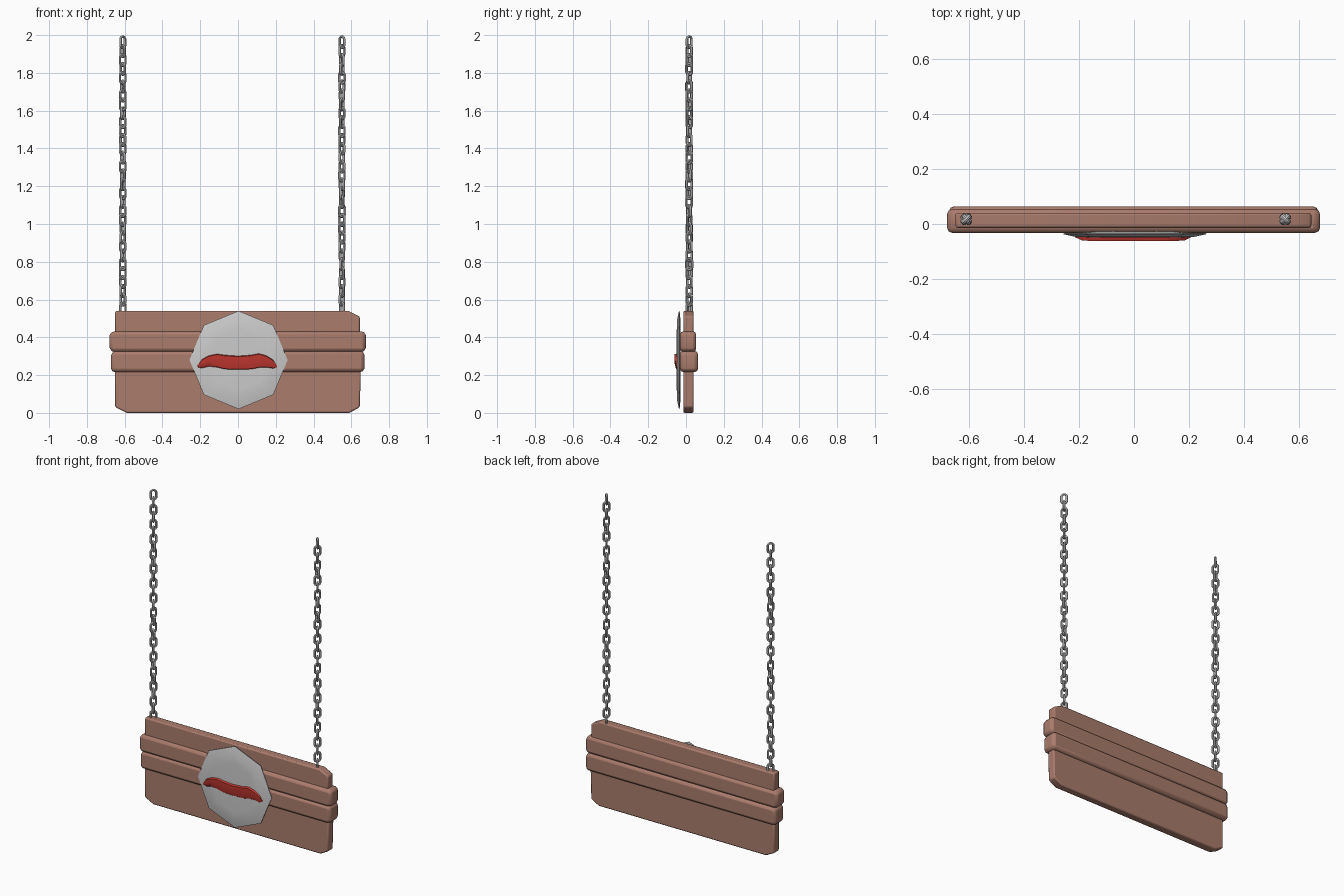
import bpy, bmesh, math, random

if "Cube" in bpy.data.objects:
    bpy.data.objects.remove(bpy.data.objects["Cube"])

random.seed(4)


def material(name, rgb):
    m = bpy.data.materials.new(name)
    m.diffuse_color = (*rgb, 1)
    m.use_nodes = True
    m.node_tree.nodes["Principled BSDF"].inputs["Base Color"].default_value = m.diffuse_color
    return m


wood = material("wood", (0.40, 0.20, 0.15))
red = material("red", (0.55, 0.04, 0.03))


def finish(bm, name, mat=None, bevel=0, angle=40):
    bmesh.ops.recalc_face_normals(bm, faces=bm.faces[:])
    mesh = bpy.data.meshes.new(name)
    bm.to_mesh(mesh)
    bm.free()
    ob = bpy.data.objects.new(name, mesh)
    bpy.context.collection.objects.link(ob)
    if mat:
        mesh.materials.append(mat)
    if bevel:
        mod = ob.modifiers.new("bevel", "BEVEL")
        mod.width, mod.segments = bevel, 2
        mod.limit_method = 'ANGLE'
        mod.angle_limit = math.radians(50)
    bpy.ops.object.select_all(action='DESELECT')
    ob.select_set(True)
    bpy.context.view_layer.objects.active = ob
    bpy.ops.object.shade_smooth_by_angle(angle=math.radians(angle))
    return ob


def loft(bm, rings, cap_first=True, cap_last=True):
    vs = [[bm.verts.new(p) for p in r] for r in rings]
    n = len(vs[0])
    for a, b in zip(vs, vs[1:]):
        for i in range(n):
            bm.faces.new((a[i], a[(i + 1) % n], b[(i + 1) % n], b[i]))
    if cap_first:
        bm.faces.new(vs[0])
    if cap_last:
        bm.faces.new(vs[-1])
    return vs


# Boards: xz outline extruded through the thickness
def board(name, outline, y0, y1, bevel):
    bm = bmesh.new()
    loft(bm, [[(x, y, z) for x, z in outline] for y in (y0, y1)])
    finish(bm, name, wood, bevel)


board("board_top", [(-0.65, 0.42), (0.645, 0.42), (0.645, 0.51), (0.585, 0.54), (-0.65, 0.54)],
      -0.014, 0.04, 0.008)
board("board_upper_middle", [(-0.67, 0.322), (0.67, 0.322), (0.677, 0.345), (0.677, 0.41), (0.67, 0.432),
                             (-0.67, 0.432), (-0.68, 0.41), (-0.68, 0.345)], -0.032, 0.054, 0.018)
board("board_lower_middle", [(-0.67, 0.216), (0.665, 0.216), (0.67, 0.24), (0.67, 0.30), (0.665, 0.328),
                             (-0.665, 0.328), (-0.673, 0.30), (-0.673, 0.24)], -0.032, 0.064, 0.018)
board("board_bottom", [(-0.59, 0.0), (0.59, 0.0), (0.645, 0.03), (0.65, 0.225), (-0.65, 0.225), (-0.65, 0.03)],
      -0.014, 0.04, 0.008)


# Octagonal plate, slightly domed
bm = bmesh.new()
rings = []
for r, y in ((0.20, -0.028), (0.26, -0.034), (0.26, -0.037), (0.215, -0.047), (0.16, -0.049)):
    rings.append([(0.003 + r * math.sin(k * math.pi / 4), y, 0.28 + r * math.cos(k * math.pi / 4))
                  for k in range(8)])
loft(bm, rings)
finish(bm, "plate", angle=60)


# Red emblem: wavy sausage shape, leaning forward at its upper edge
stations = [(-0.215, 0.250, 0.243), (-0.19, 0.285, 0.235), (-0.155, 0.305, 0.243), (-0.11, 0.314, 0.238),
            (-0.07, 0.308, 0.228), (0.0, 0.303, 0.226), (0.07, 0.308, 0.228), (0.11, 0.316, 0.236),
            (0.15, 0.305, 0.238), (0.185, 0.283, 0.233), (0.207, 0.250, 0.241)]
bm = bmesh.new()
rings = []
for x, top, low in stations:
    mid = (top + low) / 2
    f = min(1, (top - low) / 0.06)
    rings.append([(x, -0.044, top), (x, -0.046 - 0.016 * f, top - 0.006 * f), (x, -0.046 - 0.015 * f, mid),
                  (x, -0.047 - 0.006 * f, low + 0.006 * f), (x, -0.044, low)])
loft(bm, rings)
finish(bm, "emblem", red)


# Chains: interlocking stadium links, each turned about a quarter turn
def chain(name, x0, start):
    bm = bmesh.new()
    R, wire, half, pitch = 0.017, 0.0072, 0.0135, 0.047
    for k in range(31):
        zc = 1.9623 - k * pitch
        turn = math.radians(start + 90 * k + (random.uniform(-22, 22) if k else 0))
        c, s = math.cos(turn), math.sin(turn)
        rings = []
        for i in range(12):
            a = math.pi * (i + 0.5) / 6
            shift = half if math.sin(a) > 0 else -half
            ring = []
            for j in range(6):
                b = math.pi * j / 3
                u = (R + wire * math.cos(b)) * math.cos(a)
                w = (R + wire * math.cos(b)) * math.sin(a) + shift
                v = wire * math.sin(b)
                ring.append((x0 + u * c - v * s, 0.017 + u * s + v * c, zc + w))
            rings.append(ring)
        vs = loft(bm, rings, False, False)
        for j in range(6):
            bm.faces.new((vs[-1][j], vs[-1][(j + 1) % 6], vs[0][(j + 1) % 6], vs[0][j]))
    finish(bm, name, angle=50)


chain("chain_left", -0.61, 45)
chain("chain_right", 0.55, 135)
